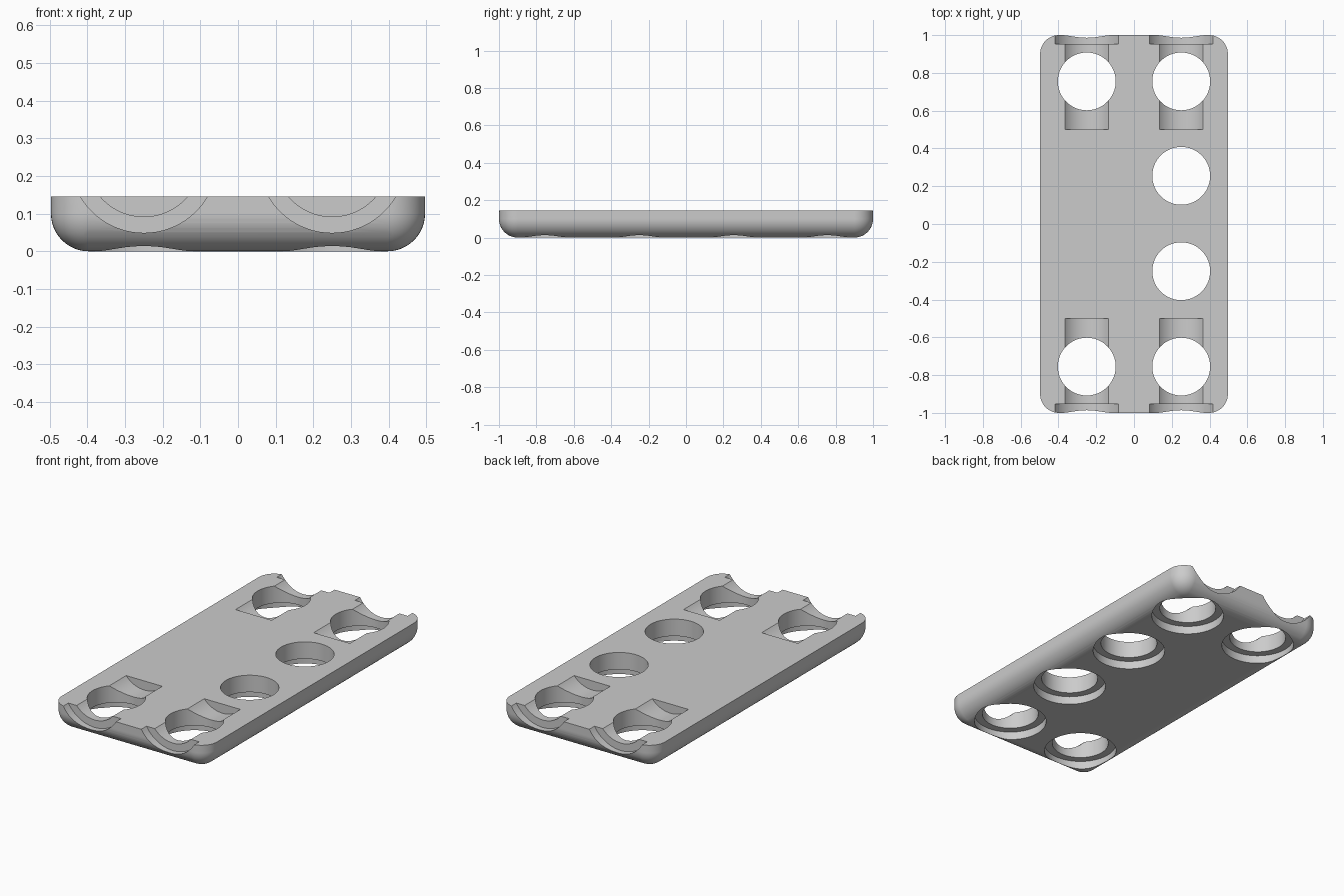
import bpy
import bmesh
import math
from mathutils import Matrix

WIDTH, LENGTH, HEIGHT = 0.994, 2.0, 0.145
ROUND = 0.1                       # edge and corner rounding
HOLE_R, BORE_R = 0.153, 0.196     # hole and its wider counterbore
BORE_DEPTH = 0.047
AXIS_Z = 0.245                    # height of the horizontal channel axes

cube = bpy.data.objects.get("Cube")
if cube:
    bpy.data.objects.remove(cube, do_unlink=True)

grey = bpy.data.materials.new("grey plastic")
grey.use_nodes = True
colour = (0.6, 0.6, 0.6, 1)
grey.diffuse_color = colour
grey.node_tree.nodes["Principled BSDF"].inputs["Base Color"].default_value = colour


def make_object(name, bm):
    mesh = bpy.data.meshes.new(name)
    bm.to_mesh(mesh)
    bm.free()
    mesh.materials.append(grey)
    obj = bpy.data.objects.new(name, mesh)
    bpy.context.collection.objects.link(obj)
    return obj


# Plate: box with every edge rounded except the flat top rim
bm = bmesh.new()
bmesh.ops.create_cube(bm, size=1)
bmesh.ops.scale(bm, vec=(WIDTH, LENGTH, HEIGHT), verts=bm.verts)
bmesh.ops.translate(bm, vec=(0, 0, HEIGHT / 2), verts=bm.verts)
edges = [e for e in bm.edges if min(v.co.z for v in e.verts) < HEIGHT / 2]
bmesh.ops.bevel(bm, geom=edges, offset=ROUND, offset_type='OFFSET',
                segments=12, profile=0.5, affect='EDGES')
plate = make_object("plate", bm)
bpy.context.view_layer.objects.active = plate
plate.select_set(True)


def cut(radius, centre, depth, along_y=False):
    """Subtract a cylinder from the plate."""
    bm = bmesh.new()
    matrix = Matrix.Translation(centre)
    if along_y:
        matrix = matrix @ Matrix.Rotation(math.pi / 2, 4, 'X')
    bmesh.ops.create_cone(bm, cap_ends=True, segments=72, radius1=radius,
                          radius2=radius, depth=depth, matrix=matrix)
    cutter = make_object("cutter", bm)
    cutter.hide_render = True
    mod = plate.modifiers.new("cut", 'BOOLEAN')
    mod.operation = 'DIFFERENCE'
    mod.solver = 'EXACT'
    mod.object = cutter
    bpy.ops.object.modifier_apply(modifier=mod.name)
    bpy.data.objects.remove(cutter, do_unlink=True)


# Horizontal channels, open at the top and widened at each end
for x in (-0.25, 0.25):
    for side in (-1, 1):
        cut(HOLE_R, (x, side * 0.8, AXIS_Z), 0.6, along_y=True)
        cut(BORE_R, (x, side, AXIS_Z), 2 * BORE_DEPTH, along_y=True)

# Vertical holes, counterbored from below
holes = [(x, y) for x in (-0.25, 0.25) for y in (-0.755, 0.755)]
holes += [(0.25, -0.25), (0.25, 0.255)]
for x, y in holes:
    cut(HOLE_R, (x, y, HEIGHT / 2), 0.5)
    cut(BORE_R, (x, y, 0), 2 * BORE_DEPTH)

# Smooth curves with crisp cut edges
bpy.ops.object.shade_smooth_by_angle(angle=math.radians(25))
normals = plate.modifiers.new("even shading", 'WEIGHTED_NORMAL')
normals.keep_sharp = True
